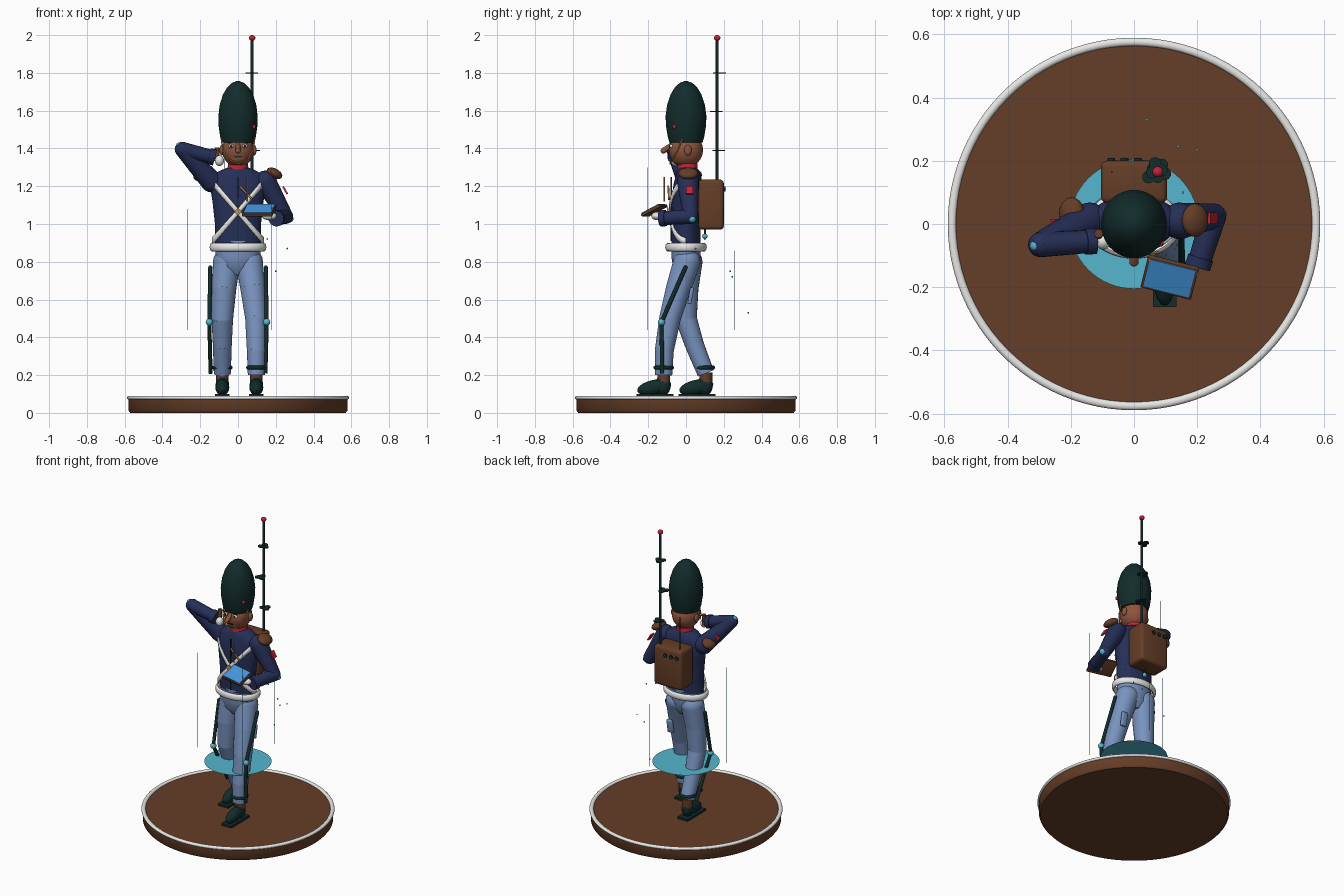
import bpy, bmesh, math
from mathutils import Vector, Matrix, Euler

if "Cube" in bpy.data.objects:
    bpy.data.objects.remove(bpy.data.objects["Cube"])


def material(name, r, g, b):
    m = bpy.data.materials.new(name)
    m.use_nodes = True
    m.diffuse_color = (r, g, b, 1)
    m.node_tree.nodes["Principled BSDF"].inputs["Base Color"].default_value = (r, g, b, 1)
    return m


leather = material("brown leather", .13, .047, .02)
skin = material("skin", .27, .09, .045)
navy = material("navy cloth", .019, .028, .095)
blue = material("pale blue cloth", .19, .29, .52)
white = material("white", .8, .8, .79)
green = material("dark green", .006, .025, .024)
cyan = material("cyan glow", .09, .47, .62)
red = material("red", .55, .015, .035)
gold = material("gold", .5, .28, .08)
screen = material("screen blue", .06, .32, .75)


def finish(name, bm, mat):
    bmesh.ops.recalc_face_normals(bm, faces=bm.faces)
    me = bpy.data.meshes.new(name)
    bm.to_mesh(me)
    bm.free()
    for p in me.polygons:
        p.use_smooth = True
    me.set_sharp_from_angle(angle=math.radians(40))
    me.materials.append(mat)
    o = bpy.data.objects.new(name, me)
    bpy.context.collection.objects.link(o)
    return o


def place(loc, size=(1, 1, 1), rot=(0, 0, 0)):
    turn = Euler([math.radians(a) for a in rot]).to_matrix().to_4x4()
    return Matrix.Translation(loc) @ turn @ Matrix.Diagonal((*size, 1))


def ball(name, loc, size, mat, rot=(0, 0, 0), n=20):
    bm = bmesh.new()
    bmesh.ops.create_uvsphere(bm, u_segments=n, v_segments=n // 2, radius=1, matrix=place(loc, size, rot))
    return finish(name, bm, mat)


def box(name, loc, size, mat, rot=(0, 0, 0), bevel=0.0):
    bm = bmesh.new()
    bmesh.ops.create_cube(bm, size=1, matrix=place(loc, size, rot))
    if bevel:
        bmesh.ops.bevel(bm, geom=bm.edges[:], offset=bevel, segments=3, affect='EDGES', profile=.5)
    return finish(name, bm, mat)


def segment(bm, a, b, ra, rb, n):
    a, b = Vector(a), Vector(b)
    m = Matrix.Translation((a + b) / 2) @ (b - a).to_track_quat('Z', 'Y').to_matrix().to_4x4()
    bmesh.ops.create_cone(bm, cap_ends=True, segments=n, radius1=ra, radius2=rb, depth=(b - a).length, matrix=m)


def limb(name, pts, radii, mat, n=20, joints=True):
    """Tapered segments with round joints; the last end stays flat."""
    bm = bmesh.new()
    for i in range(len(pts) - 1):
        segment(bm, pts[i], pts[i + 1], radii[i], radii[i + 1], n)
        if joints:
            bmesh.ops.create_uvsphere(bm, u_segments=n, v_segments=n // 2, radius=radii[i],
                                      matrix=Matrix.Translation(pts[i]))
    return finish(name, bm, mat)


def rod(name, a, b, r, mat):
    return limb(name, [a, b], [r, r], mat, 10, False)


def loft(name, rings, mat, n=40):
    """Stacked ellipses given as (z, x radius, y radius, y centre)."""
    bm = bmesh.new()
    loops = []
    for z, rx, ry, cy in rings:
        loops.append([bm.verts.new((rx * math.cos(i * math.tau / n), cy + ry * math.sin(i * math.tau / n), z))
                      for i in range(n)])
    for lo, hi in zip(loops, loops[1:]):
        for i in range(n):
            bm.faces.new((lo[i], lo[i - 1], hi[i - 1], hi[i]))
    bm.faces.new(loops[0])
    bm.faces.new(loops[-1])
    return finish(name, bm, mat)


def ring(name, loc, rx, ry, tube, height, mat, n=64):
    bm = bmesh.new()
    k = 12
    grid = []
    for i in range(n):
        a = i * math.tau / n
        row = []
        for j in range(k):
            t = j * math.tau / k
            o = tube * math.cos(t)
            row.append(bm.verts.new((loc[0] + (rx + o) * math.cos(a), loc[1] + (ry + o) * math.sin(a),
                                     loc[2] + height * math.sin(t))))
        grid.append(row)
    for i in range(n):
        for j in range(k):
            bm.faces.new((grid[i - 1][j - 1], grid[i][j - 1], grid[i][j], grid[i - 1][j]))
    return finish(name, bm, mat)


# Round stand and floating disc with light beams
loft("stand", [(0, .57, .57, 0), (.012, .58, .58, 0), (.08, .58, .58, 0)], leather, 96)
ring("stand_rim", (0, 0, .08), .576, .576, .013, .01, white, 96)
bm = bmesh.new()
bmesh.ops.create_circle(bm, cap_ends=True, segments=64, radius=.205, matrix=Matrix.Translation((0, 0, .4)))
finish("glow_disc", bm, cyan)
for i, top in enumerate((.86, 1.08, 1.3)):
    a = math.radians(71 + 120 * i)
    x, y = .272 * math.cos(a), .272 * math.sin(a)
    rod("light_beam", (x, y, .44), (x, y, top), .0015, cyan)
for p in ((.2, .235, .75), (.04, .33, .53), (.14, .245, .72), (.26, .05, .87), (.155, .1, .92)):
    ball("spark", p, (.005, .005, .005), cyan, n=6)

# Trousers, side strips, shoes
loft("hips", [(.73, .045, .04, 0), (.77, .1, .068, 0), (.83, .118, .078, 0), (.91, .118, .078, 0)], blue)
legs = {
    "left": [(.06, .005, .8), (.078, -.04, .66), (.095, -.085, .5), (.097, -.115, .33), (.097, -.118, .2)],
    "right": [(-.06, .015, .8), (-.075, .0, .66), (-.083, .0, .5), (-.083, .045, .36), (-.083, .105, .21)]}
for side, path in legs.items():
    s = 1 if side == "left" else -1
    limb(side + "_leg", path, [.072, .066, .057, .05, .045], blue, 24)
    hip, knee, ankle = path[0], path[2], path[4]
    strip = [(s * .147, hip[1] - .008, .77), (s * .152, knee[1] - .045, knee[2] - .02),
             (s * .145, ankle[1] - .008, .21)]
    limb(side + "_leg_brace", strip, [.011] * 3, green, 10)
    ball(side + "_knee_light", strip[1], (.019, .019, .019), cyan)
    fx, ay = ankle[0], ankle[1]
    ring(side + "_ankle_band", (fx, ay + (.0 if s > 0 else -.005), .24), .046, .046, .008, .01, green, 24)
    rod(side + "_ankle", (fx, ay, .15), (fx, ay, .215), .034, leather)
    ball(side + "_shoe", (fx, ay - .05, .135), (.037, .092, .04), green, (12, 0, 0))
    ball(side + "_shoe_heel", (fx, ay - .005, .145), (.036, .042, .055), green)
    box(side + "_sole", (fx, ay - .047, .092), (.075, .195, .014), green)
box("trouser_flap", (.1, .025, .62), (.04, .02, .09), blue, (-10, 0, 0), .006)

# Jacket, belt, collar
loft("jacket", [(.895, .122, .078, 0), (1.0, .122, .076, 0), (1.12, .135, .08, .003), (1.21, .15, .076, .01),
                (1.26, .135, .066, .012), (1.285, .09, .058, .01), (1.3, .05, .048, .008)], navy)
ring("belt", (0, 0, .877), .138, .098, .012, .022, white)
box("jacket_seam", (0, -.079, 1.08), (.005, .008, .34), green)
loft("neck", [(1.27, .045, .045, .01), (1.36, .045, .045, .01)], skin, 24)
loft("collar", [(1.28, .058, .055, .008), (1.32, .052, .052, .008)], red, 32)


# Crossed chest straps that wrap around the front
def strap(name, slope):
    bm = bmesh.new()
    prev = None
    for i in range(25):
        a = math.pi * i / 24
        x, y, z = .138 * math.cos(a), -.09 * math.sin(a), 1.065
        z += slope * x
        pair = [bm.verts.new((x, y, z + d)) for d in (-.018, .018)]
        if prev:
            bm.faces.new((prev[0], pair[0], pair[1], prev[1]))
        prev = pair
    o = finish(name, bm, white)
    thick = o.modifiers.new("thickness", 'SOLIDIFY')
    thick.thickness = .008


strap("left_chest_strap", 1.12)
strap("right_chest_strap", -1.12)
box("strap_buckle", (0, -.096, 1.065), (.03, .008, .03), gold, (0, 45, 0))
rod("gold_cord", (.01, -.094, 1.2), (.075, -.09, 1.13), .005, gold)
rod("stylus", (.05, -.115, 1.12), (.05, -.115, 1.25), .004, gold)

# Arms: left holds a tablet, right is raised to the ear
arms = {"left": [(.145, .01, 1.225), (.252, .025, 1.04), (.205, -.125, 1.03)],
        "right": [(-.14, .01, 1.225), (-.295, -.065, 1.395), (-.135, -.055, 1.355)]}
for side, path in arms.items():
    limb(side + "_arm", path, [.058, .04, .036], navy)
    wrist = Vector(path[2])
    d = (wrist - Vector(path[1])).normalized()
    rod(side + "_cuff", wrist - d * .02, wrist + d * .012, .043, navy)
ball("left_elbow_light", (.275, .032, 1.027), (.019, .019, .019), cyan)
ball("right_elbow_light", (-.31, -.068, 1.413), (.019, .019, .019), cyan)
ball("left_glove", (.165, -.155, 1.042), (.04, .028, .022), white)
ball("right_glove", (-.098, -.055, 1.335), (.024, .026, .028), white)
rod("handset", (-.112, -.035, 1.335), (-.112, -.03, 1.405), .014, leather)
ball("left_epaulette", (.193, .012, 1.268), (.045, .053, .026), leather, (0, 28, 0))
ball("right_epaulette", (-.197, .035, 1.26), (.042, .05, .03), leather, (0, -28, 0))
box("left_arm_patch", (.25, .018, 1.178), (.009, .036, .046), red, (0, -30, 0))
box("right_arm_patch", (-.235, .012, 1.3), (.04, .009, .04), red, (0, 45, 0))

# Tablet
tilt = (27, 0, -14)
up = Euler([math.radians(a) for a in tilt]).to_matrix() @ Vector((0, 0, .009))
box("tablet_case", (.113, -.168, 1.072), (.165, .115, .015), leather, tilt, .003)
box("tablet_screen", Vector((.113, -.168, 1.072)) + up, (.152, .1, .006), screen, tilt)

# Head and face
ball("head", (0, 0, 1.392), (.084, .09, .092), skin, n=32)
ball("jaw", (0, -.03, 1.355), (.058, .052, .045), skin)
limb("nose", [(0, -.12, 1.388), (0, -.075, 1.42)], [.015, .012], skin, 12)
for s in (1, -1):
    ball("ear", (s * .086, .01, 1.39), (.012, .02, .028), skin)
    ball("eye", (s * .035, -.077, 1.412), (.015, .01, .01), white)
    ball("pupil", (s * .035, -.085, 1.412), (.007, .005, .007), green, n=10)
    box("eyebrow", (s * .035, -.084, 1.432), (.03, .008, .006), green, (0, s * 8, 0))
    chain = [(s * .088, -.02, 1.45), (s * .08, -.045, 1.39), (s * .055, -.07, 1.345), (0, -.085, 1.318)]
    limb("chin_chain", chain, [.004] * 4, gold, 8)
box("mouth", (0, -.083, 1.356), (.036, .008, .007), green)

# Tall fur hat with a badge
loft("fur_hat", [(1.432, .086, .088, 0), (1.46, .094, .096, 0), (1.52, .103, .106, 0), (1.57, .104, .108, 0),
                 (1.63, .097, .1, 0), (1.685, .08, .082, 0), (1.725, .056, .058, 0), (1.747, .032, .033, 0),
                 (1.757, .006, .006, 0)], green)
ball("hat_badge", (.084, -.062, 1.515), (.01, .01, .012), red)

# Backpack with aerials
box("backpack", (0, .133, 1.103), (.21, .135, .265), leather, bevel=.02)
for x in (.012, -.03, -.072):
    rod("backpack_knob", (x, .195, 1.185), (x, .208, 1.185), .013, green)
    ball("knob_light", (x, .208, 1.185), (.004, .004, .004), cyan, n=8)
rod("short_aerial", (-.07, .165, 1.2), (-.07, .165, 1.45), .0025, green)
rod("hanging_cable", (0, .1, .935), (0, .1, 1.0), .006, green)
ball("cable_light", (0, .1, .935), (.014, .014, .014), cyan)
rod("tall_aerial", (.075, .165, 1.2), (.075, .165, 1.98), .008, green)
ball("aerial_tip", (.075, .165, 1.985), (.017, .017, .015), red)
for x, y, z in ((.07, .175, 1.8), (.06, .157, 1.595), (.085, .17, 1.39)):
    for k in range(3):
        a = k * math.tau / 3 + z
        cx, cy = x + .017 * math.cos(a), y + .017 * math.sin(a)
        rod("aerial_petal", (cx, cy, z - .003), (cx, cy, z + .003), .02, green)
